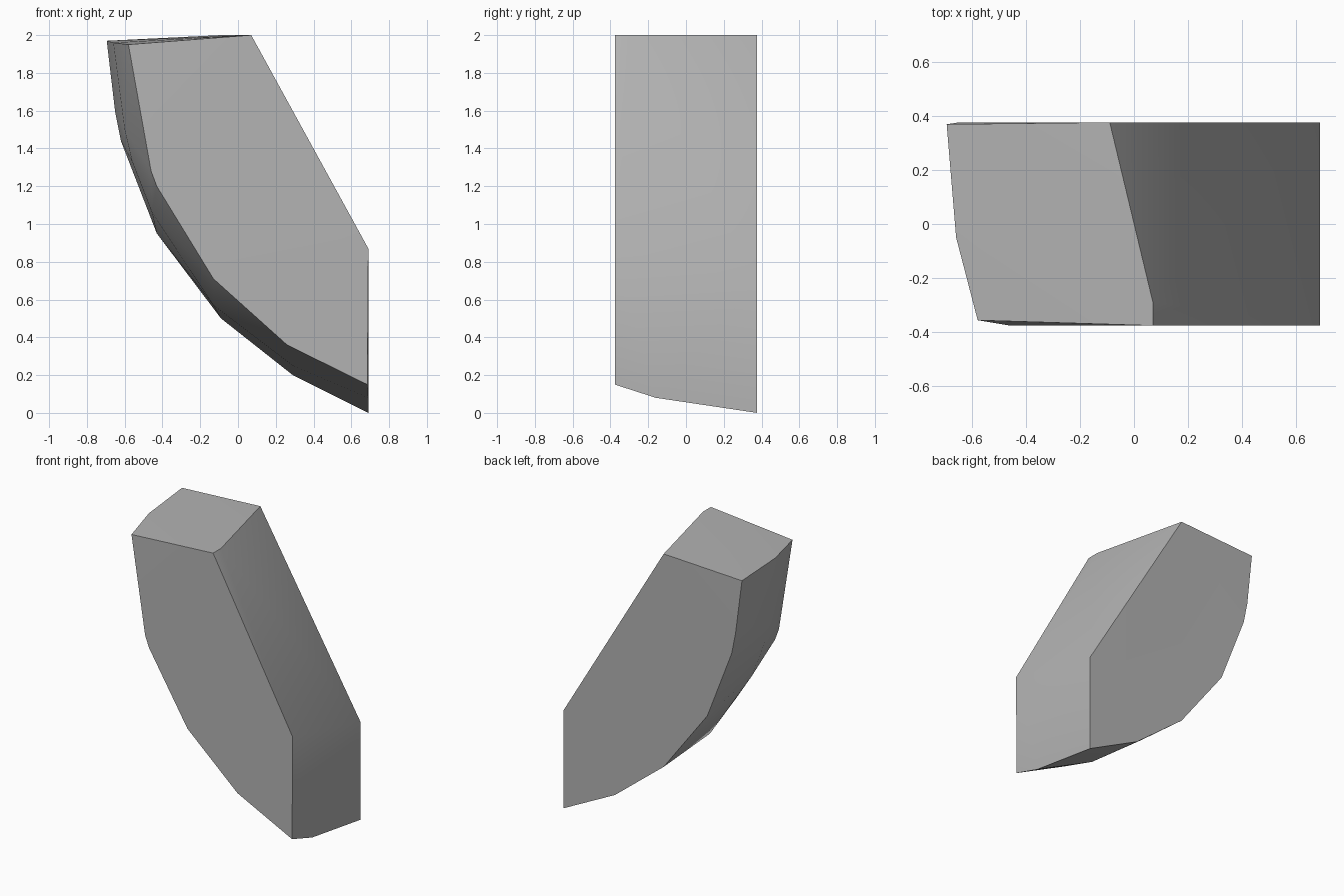
import bpy, bmesh, math

cube = bpy.data.objects.get("Cube")
if cube:
    bpy.data.objects.remove(cube, do_unlink=True)

# Stone colour
stone = bpy.data.materials.new("stone_grey")
stone.use_nodes = True
grey = (0.45, 0.45, 0.45, 1)
stone.diffuse_color = grey
stone.node_tree.nodes["Principled BSDF"].inputs["Base Color"].default_value = grey

# Curved outer rim at the back, along the middle ridge and at the front (x, z)
back_rim = [(-0.65, 1.59), (-0.62, 1.44), (-0.43, 0.95), (-0.09, 0.5), (0.29, 0.2), (0.69, 0)]
ridge = [(-0.6, 1.5), (-0.56, 1.33), (-0.455, 1.06), (-0.13, 0.57), (0.29, 0.25)]
front_rim = [(-0.46, 1.28), (-0.43, 1.2), (-0.13, 0.71), (0.26, 0.36), (0.685, 0.15)]
DEPTH = 0.377

points = [(x, DEPTH, z) for x, z in back_rim]
points += [(x, -0.08, z) for x, z in ridge]
points += [(x, -DEPTH, z) for x, z in front_rim]

# Top corners of the rim and the lower end of the ridge
points += [(-0.695, 0.37, 1.97), (-0.66, -0.05, 1.96), (-0.58, -0.357, 1.95), (0.69, -0.16, 0.08)]

# Sloped face: top edge, then bottom edge, with a narrow strip at the front
points += [(-0.09, DEPTH, 2), (0.07, -0.29, 2), (0.07, -DEPTH, 2)]
points += [(0.69, DEPTH, 0.69), (0.69, -0.33, 0.86), (0.69, -DEPTH, 0.87)]

# Solid faceted block
bm = bmesh.new()
for p in points:
    bm.verts.new(p)
hull = bmesh.ops.convex_hull(bm, input=bm.verts[:])
loose = [v for v in bm.verts if not v.link_faces]
bmesh.ops.delete(bm, geom=loose, context='VERTS')
bmesh.ops.dissolve_limit(bm, angle_limit=math.radians(1), verts=bm.verts[:], edges=bm.edges[:])
bmesh.ops.recalc_face_normals(bm, faces=bm.faces[:])
mesh = bpy.data.meshes.new("curved_block")
bm.to_mesh(mesh)
bm.free()
mesh.materials.append(stone)

block = bpy.data.objects.new("curved_block", mesh)
bpy.context.collection.objects.link(block)
bpy.ops.object.select_all(action='DESELECT')
block.select_set(True)
bpy.context.view_layer.objects.active = block
bpy.ops.object.shade_smooth_by_angle(angle=math.radians(30))
